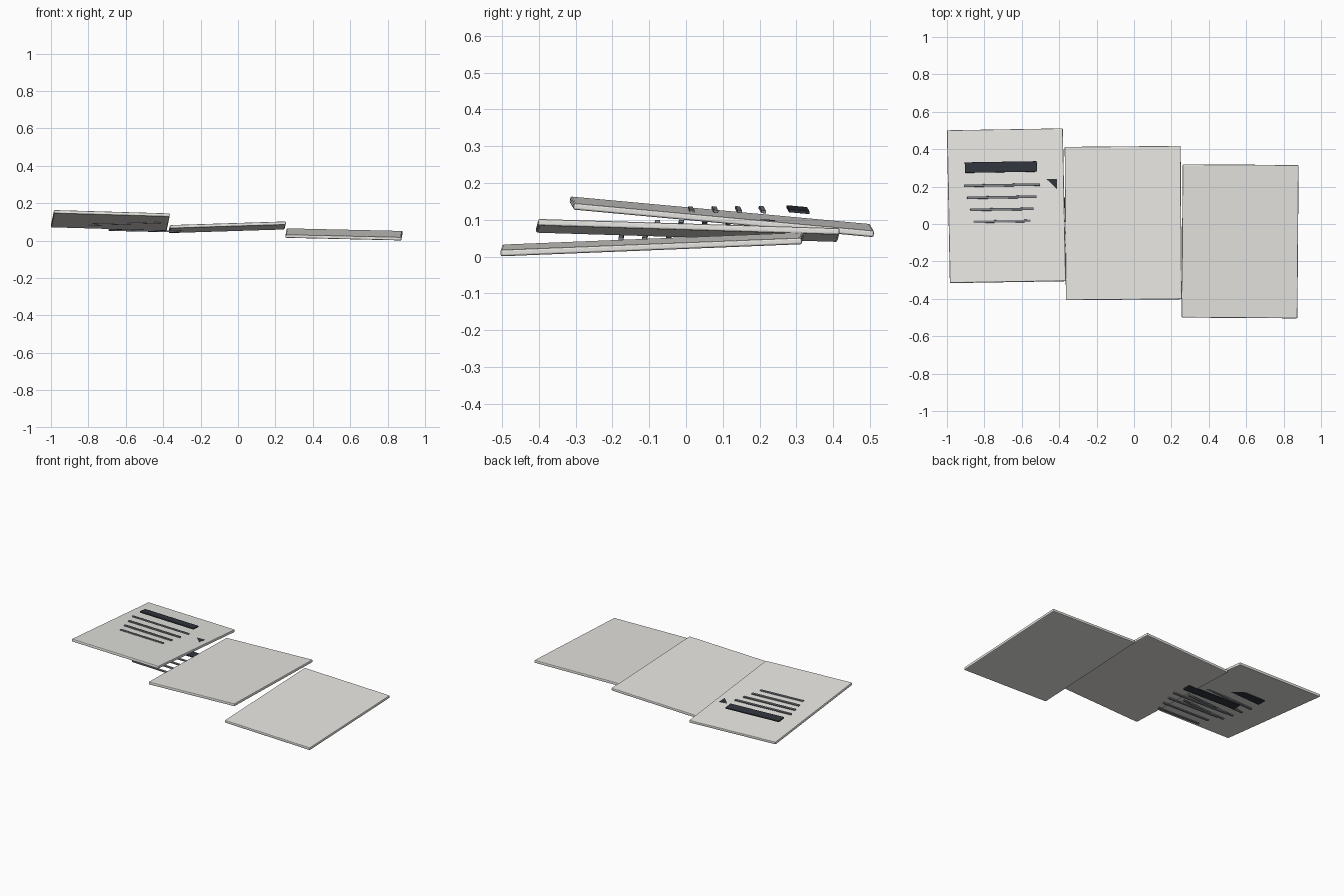
import bpy
from math import radians

if "Cube" in bpy.data.objects:
    bpy.data.objects.remove(bpy.data.objects["Cube"])


def material(name, rgb):
    m = bpy.data.materials.new(name)
    m.diffuse_color = (*rgb, 1)
    m.use_nodes = True
    m.node_tree.nodes["Principled BSDF"].inputs["Base Color"].default_value = m.diffuse_color
    return m


paper = material("paper", (0.80, 0.79, 0.76))
ink = material("dark_ink", (0.03, 0.035, 0.045))
grey = material("grey_ink", (0.22, 0.23, 0.25))


def slab(name, centre, size, tilt, mat, bevel):
    bpy.ops.mesh.primitive_cube_add(size=1, location=centre)
    ob = bpy.context.object
    ob.name = name
    ob.scale = size
    bpy.ops.object.transform_apply(location=False, rotation=False, scale=True)
    ob.rotation_euler = [radians(a) for a in tilt]
    ob.data.materials.append(mat)
    if bevel:
        b = ob.modifiers.new("soft_edges", "BEVEL")
        b.width = bevel
        b.segments = 2
    return ob


# Three overlapping-step pages: centre and tilt in degrees
pages = [
    ((-0.6825, 0.0975, 0.108), (-5.25, 1.66, 0.95)),
    ((-0.0575, 0.005, 0.071), (-1.75, -1.8, 0.5)),
    ((0.567, -0.0925, 0.033), (2.3, 1.3, -0.4)),
]

for i, (centre, tilt) in enumerate(pages):
    slab(f"page_{i + 1}", centre, (0.62, 0.82, 0.018), tilt, paper, 0.005)

    # Heading bar and four shrinking lines; each set steps only slightly in x
    tx = -0.712 + 0.108 * i
    ty = centre[1]
    tz = centre[2] + 0.0195
    slab(f"heading_bar_{i + 1}", (tx, ty + 0.207, tz),
         (0.385, 0.056, 0.008), tilt, ink, 0.001)
    for k in range(4):
        slab(f"text_line_{i + 1}_{k + 1}", (tx + 0.006, ty + 0.11 - 0.0645 * k, tz),
             (0.405 - 0.033 * k, 0.013, 0.008), tilt, grey, 0.001)
